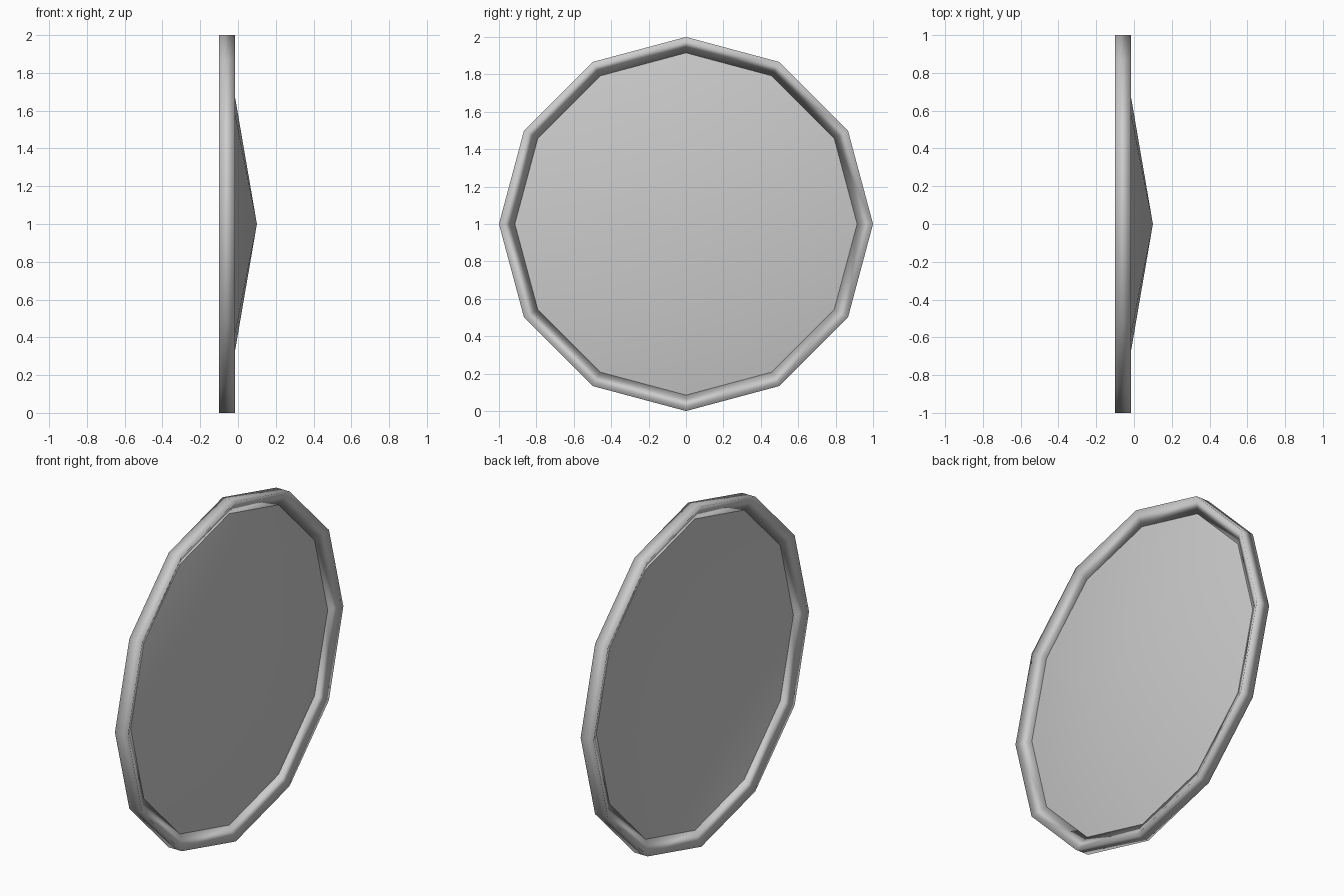
import bpy, bmesh, math

if "Cube" in bpy.data.objects:
    bpy.data.objects.remove(bpy.data.objects["Cube"])

SIDES = 12
CENTRE_Z = 1.0
MID_X = -0.0575      # middle plane of the rim
INNER_R = 0.915


def ring(bm, x, r):
    """Twelve-sided ring of vertices facing along x."""
    return [bm.verts.new((x, r * math.cos(2 * math.pi * i / SIDES),
                          CENTRE_Z + r * math.sin(2 * math.pi * i / SIDES)))
            for i in range(SIDES)]


def finish(bm, name):
    bmesh.ops.recalc_face_normals(bm, faces=bm.faces)
    for f in bm.faces:
        f.smooth = True
    mesh = bpy.data.meshes.new(name)
    bm.to_mesh(mesh)
    bm.free()
    obj = bpy.data.objects.new(name, mesh)
    bpy.context.collection.objects.link(obj)
    return obj


# Rim: triangular section, flat outside and pointed inwards
bm = bmesh.new()
profile = [(-0.1, 1.0), (-0.015, 1.0), (MID_X, INNER_R)]
rings = [ring(bm, x, r) for x, r in profile]
for k in range(3):
    a, b = rings[k], rings[(k + 1) % 3]
    for i in range(SIDES):
        j = (i + 1) % SIDES
        bm.faces.new((a[i], a[j], b[j], b[i]))
finish(bm, "shield_rim")

# Dished panel: shallow cone sheet, bulging towards +x
bm = bmesh.new()
edge = ring(bm, MID_X, INNER_R)
apex = bm.verts.new((0.1, 0, CENTRE_Z))
for i in range(SIDES):
    bm.faces.new((edge[i], edge[(i + 1) % SIDES], apex))
panel = finish(bm, "shield_panel")
if panel.data.polygons[0].normal.x < 0:
    panel.data.flip_normals()
